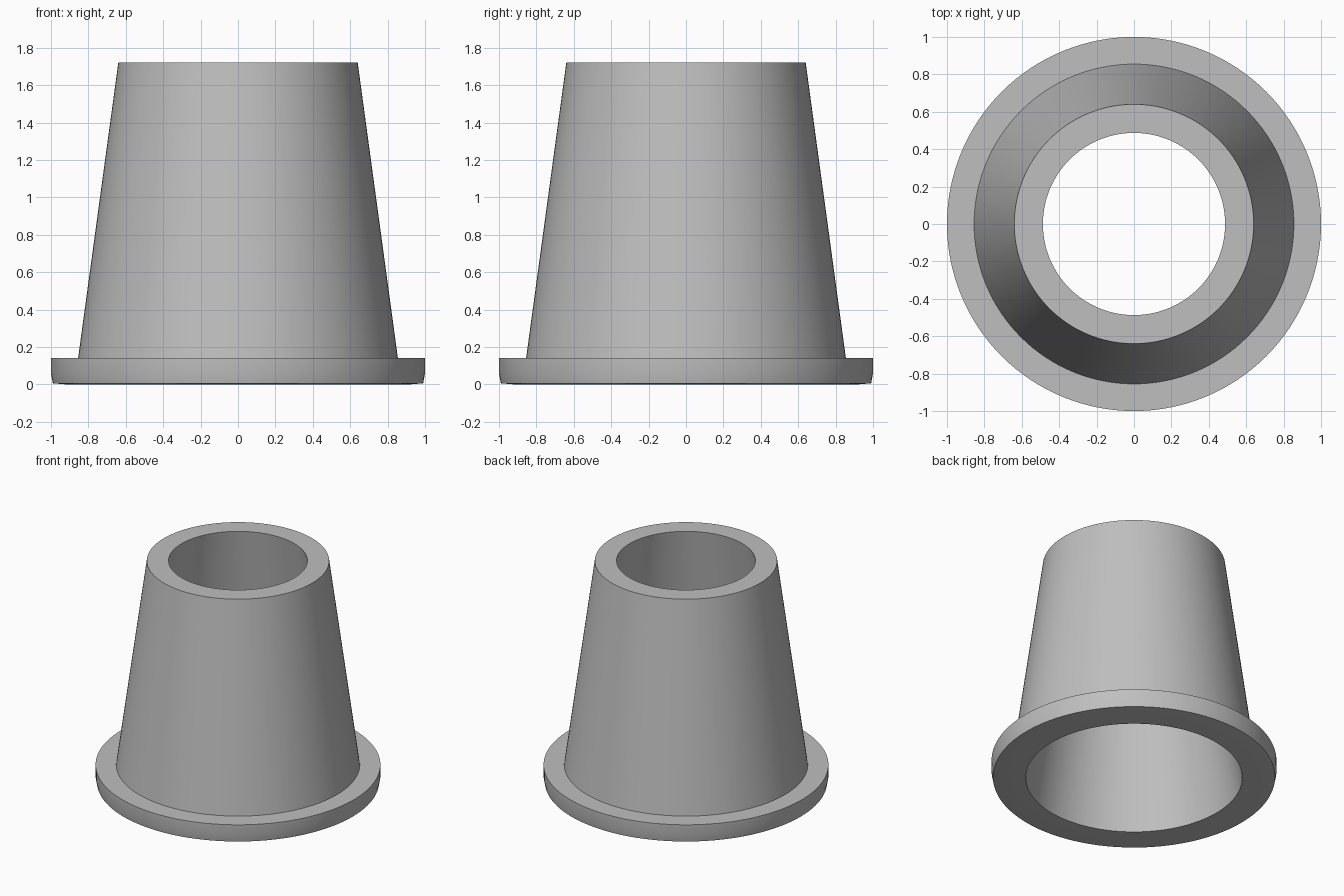
import bpy
import bmesh
import math

cube = bpy.data.objects.get("Cube")
if cube:
    bpy.data.objects.remove(cube, do_unlink=True)

SEGMENTS = 128

# Single grey material
grey = bpy.data.materials.new("plain grey")
grey.use_nodes = True
colour = (0.52, 0.52, 0.52, 1.0)
grey.diffuse_color = colour
grey.node_tree.nodes["Principled BSDF"].inputs["Base Color"].default_value = colour


def lathe(name, profile):
    """Revolve a closed (radius, height) profile around the z axis."""
    bm = bmesh.new()
    verts = [bm.verts.new((r, 0, z)) for r, z in profile]
    edges = [bm.edges.new((v, verts[(i + 1) % len(verts)])) for i, v in enumerate(verts)]
    bmesh.ops.spin(bm, geom=verts + edges, cent=(0, 0, 0), axis=(0, 0, 1),
                   angle=math.tau, steps=SEGMENTS, use_merge=True)
    bmesh.ops.remove_doubles(bm, verts=bm.verts, dist=0.0001)
    bmesh.ops.recalc_face_normals(bm, faces=bm.faces)
    mesh = bpy.data.meshes.new(name)
    bm.to_mesh(mesh)
    bm.free()
    mesh.materials.append(grey)
    obj = bpy.data.objects.new(name, mesh)
    bpy.context.collection.objects.link(obj)
    bpy.ops.object.select_all(action="DESELECT")
    obj.select_set(True)
    bpy.context.view_layer.objects.active = obj
    bpy.ops.object.shade_smooth_by_angle(angle=math.radians(30))
    return obj


# Hollow tapered sleeve with a flange at the foot, as one solid wall
lathe("flanged_sleeve", [
    (0.76, 0.0),      # bore at the foot
    (0.92, 0.0),      # flat underside
    (0.99, 0.006),    # slightly relieved outer underside
    (1.0, 0.06),      # flange side
    (1.0, 0.14),      # flange top edge
    (0.855, 0.14),    # foot of the tapered wall
    (0.64, 1.72),     # outer top rim
    (0.487, 1.72),    # bore at the top
])
